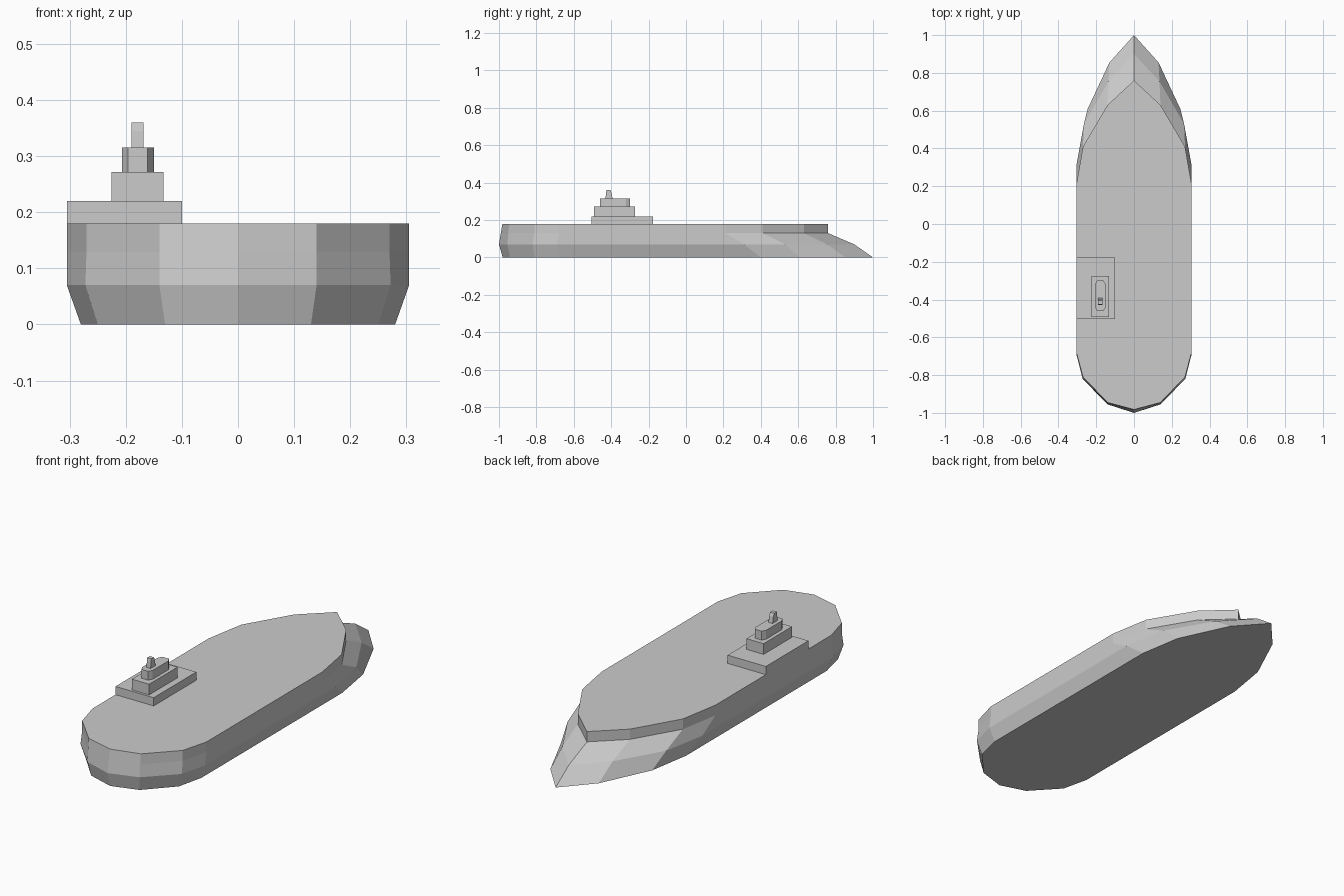
import bpy, bmesh

cube = bpy.data.objects.get("Cube")
if cube:
    bpy.data.objects.remove(cube, do_unlink=True)

grey = bpy.data.materials.new("ship_grey")
grey.use_nodes = True
colour = (0.6, 0.6, 0.6, 1)
grey.diffuse_color = colour
grey.node_tree.nodes["Principled BSDF"].inputs["Base Color"].default_value = colour


def loft(name, rings):
    """Skin a stack of closed outlines, each given as (z, [(x, y), ...])."""
    bm = bmesh.new()
    loops = [[bm.verts.new((x, y, z)) for x, y in pts] for z, pts in rings]
    n = len(loops[0])
    for low, high in zip(loops, loops[1:]):
        for i in range(n):
            j = (i + 1) % n
            bm.faces.new((low[i], low[j], high[j], high[i]))
    bm.faces.new(loops[0][::-1])
    bm.faces.new(loops[-1])
    bmesh.ops.recalc_face_normals(bm, faces=bm.faces)
    mesh = bpy.data.meshes.new(name)
    bm.to_mesh(mesh)
    bm.free()
    mesh.materials.append(grey)
    obj = bpy.data.objects.new(name, mesh)
    bpy.context.collection.objects.link(obj)
    return obj


def mirrored(half):
    """Complete an outline from its left half, stern to bow."""
    return half + [(-x, y) for x, y in half[-2:0:-1]]


def box_outline(x0, x1, y0, y1, cx=0, cy=0):
    """Rectangle with optionally cut corners."""
    if not cx:
        return [(x0, y0), (x1, y0), (x1, y1), (x0, y1)]
    return [(x0 + cx, y0), (x1 - cx, y0), (x1, y0 + cy), (x1, y1 - cy),
            (x1 - cx, y1), (x0 + cx, y1), (x0, y1 - cy), (x0, y0 + cy)]


# Hull: keel, waterline, bow ledge and flight deck outlines
keel = [(0, -.98), (.13, -.94), (.25, -.81), (.28, -.68),
        (.28, .40), (.245, .61), (.13, .855), (0, 1)]
waist = [(0, -1), (.14, -.955), (.272, -.82), (.305, -.69),
         (.305, .31), (.265, .53), (.135, .755), (0, .90)]
deck = [(0, -.982), (.14, -.945), (.27, -.81), (.305, -.68),
        (.305, .21), (.27, .41), (.14, .63), (0, .76)]
ledge = [(0, -.99), (.14, -.95)] + deck[2:]
loft("hull", [(0, mirrored(keel)), (.07, mirrored(waist)),
              (.13, mirrored(ledge)), (.18, mirrored(deck))])

# Command tower on the right edge of the deck
tiers = [
    ("tower_base", .18, .22, box_outline(-.305, -.10, -.504, -.177)),
    ("tower_middle", .22, .272, box_outline(-.225, -.133, -.492, -.274)),
    ("tower_bridge", .272, .315, box_outline(-.207, -.15, -.46, -.30, .011, .02)),
]
for name, low, high, outline in tiers:
    loft(name, [(low, outline), (high, outline)])

# Funnel with a slightly narrowed top
loft("funnel", [(.315, box_outline(-.19, -.168, -.43, -.393)),
                (.345, box_outline(-.19, -.168, -.428, -.398)),
                (.36, box_outline(-.19, -.168, -.425, -.405))])
